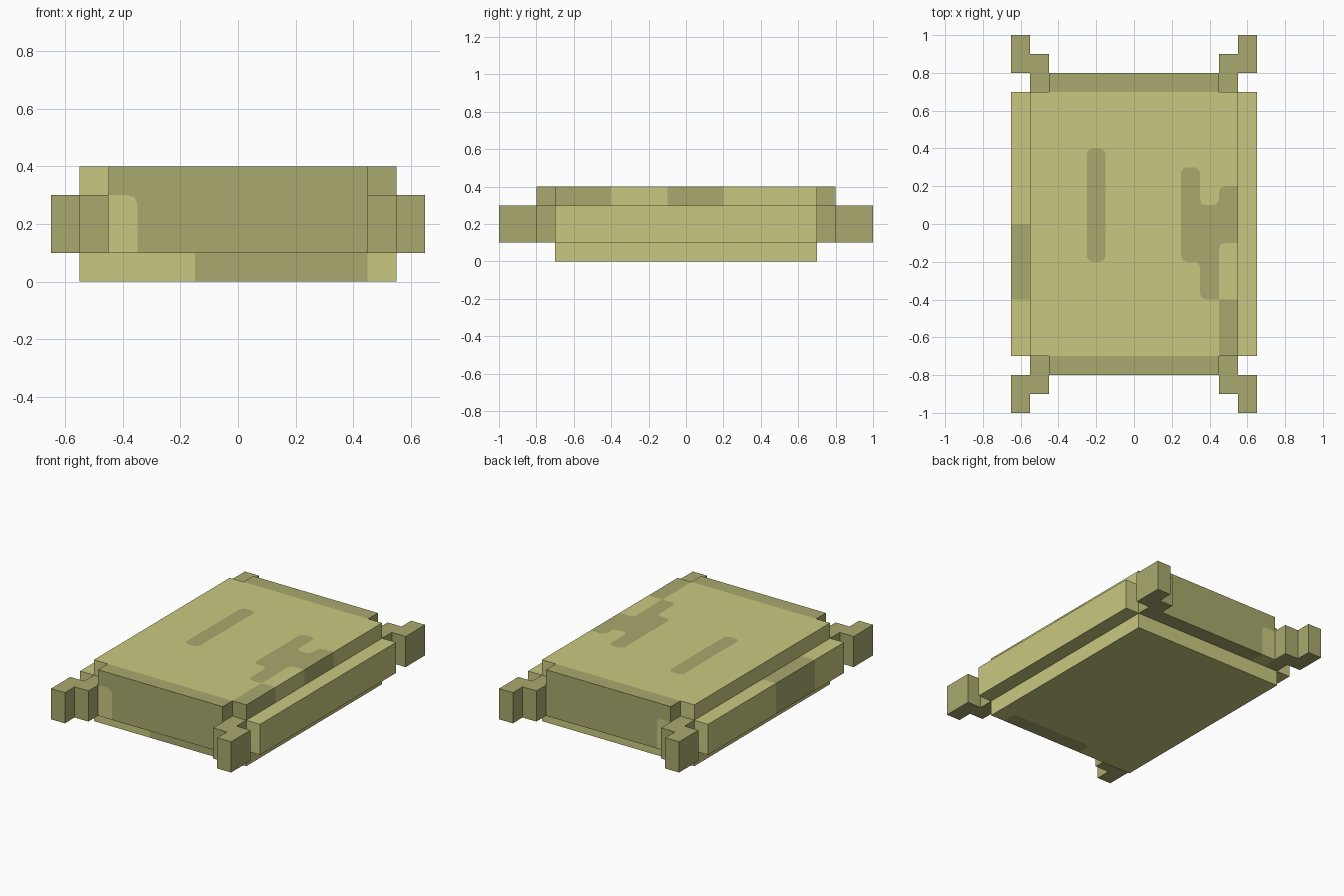
import bpy, bmesh
from mathutils import Vector

if "Cube" in bpy.data.objects:
    bpy.data.objects.remove(bpy.data.objects["Cube"])


def material(name, rgb):
    m = bpy.data.materials.new(name)
    m.diffuse_color = (*rgb, 1)
    m.use_nodes = True
    m.node_tree.nodes["Principled BSDF"].inputs["Base Color"].default_value = m.diffuse_color
    return m


LIGHT = material("light_straw", (0.584, 0.584, 0.220))
DARK = material("dark_straw", (0.397, 0.397, 0.153))


def finish(bm, name, mats):
    bmesh.ops.recalc_face_normals(bm, faces=bm.faces)
    mesh = bpy.data.meshes.new(name)
    bm.to_mesh(mesh)
    bm.free()
    for m in mats:
        mesh.materials.append(m)
    ob = bpy.data.objects.new(name, mesh)
    bpy.context.collection.objects.link(ob)


def round_patches(bm, axis, r=0.03):
    """Round the patch corners lying inside flat faces along one axis."""
    for v in list(bm.verts):
        faces = list(v.link_faces)
        if len(faces) != 4 or any(abs(f.normal[axis]) < 0.9 for f in faces):
            continue
        total = sum(f.material_index for f in faces)
        if total not in (1, 3):
            continue
        odd = 1 if total == 1 else 0
        face = next(f for f in faces if f.material_index == odd)
        ends = []
        for e in [e for e in face.edges if v in e.verts]:
            ends.append(bmesh.utils.edge_split(e, v, r / e.calc_length())[1])
        a, b = ends
        centre = a.co + b.co - v.co
        mid = centre + (v.co - centre).normalized() * r
        bmesh.utils.face_split(face, a, b, coords=[mid])
        for f in v.link_faces:
            if a in f.verts and b in f.verts:
                f.material_index = 1 - odd


def block(name, lo, hi, mats, patches=(), axis=2):
    """Box in mats[0]; each patch (lo, hi) is a region coloured mats[1]."""
    lo, hi = Vector(lo), Vector(hi)
    bm = bmesh.new()
    bmesh.ops.create_cube(bm, size=1)
    for v in bm.verts:
        v.co = (lo + hi) / 2 + v.co * (hi - lo)
    for i in range(3):
        normal = Vector((i == 0, i == 1, i == 2))
        for c in sorted({p[k][i] for p in patches for k in (0, 1)}):
            if lo[i] + 1e-4 < c < hi[i] - 1e-4:
                bmesh.ops.bisect_plane(bm, geom=bm.verts[:] + bm.edges[:] + bm.faces[:],
                                       plane_co=normal * c, plane_no=normal)
    bm.normal_update()
    for f in bm.faces:
        p = f.calc_center_median() - f.normal * 0.02
        f.material_index = int(any(all(a[i] < p[i] < b[i] for i in range(3))
                                   for a, b in patches))
    round_patches(bm, axis)
    finish(bm, name, mats)


# Main body with dark blotches on top and one along the lower front edge
top = [(-0.25, -0.2, -0.15, 0.4), (0.25, -0.2, 0.35, 0.3), (0.35, -0.4, 0.45, 0.1),
       (0.45, -0.1, 0.55, 0.2), (0.45, -0.7, 0.55, -0.4)]
spots = [((x0, y0, 0.3), (x1, y1, 0.4)) for x0, y0, x1, y1 in top]
spots.append(((-0.15, -0.7, 0), (0.45, -0.6, 0.1)))
block("body", (-0.55, -0.7, 0), (0.55, 0.7, 0.4), (LIGHT, DARK), spots)

# Side ledges, the left one with a dark band
block("right_ledge", (0.55, -0.7, 0.1), (0.65, 0.7, 0.3), (LIGHT,))
block("left_ledge", (-0.65, -0.7, 0.1), (-0.55, 0.7, 0.3), (LIGHT, DARK),
      [((-0.65, -0.4, 0.1), (-0.55, 0, 0.3))])

# Dark end plates with a light patch on the left
for name, y in (("front_end", -0.8), ("back_end", 0.7)):
    block(name, (-0.45, y, 0.1), (0.45, y + 0.1, 0.4), (DARK, LIGHT),
          [((-0.45, y, 0.1), (-0.35, y + 0.1, 0.3))], axis=1)

# Stepped corner legs
PROFILE = [(0.45, 0.7), (0.55, 0.7), (0.55, 0.8), (0.65, 0.8),
           (0.65, 1.0), (0.55, 1.0), (0.55, 0.9), (0.45, 0.9)]
for sy, end in ((-1, "front"), (1, "back")):
    for sx, side in ((-1, "left"), (1, "right")):
        bm = bmesh.new()
        base = bm.faces.new([bm.verts.new((sx * x, sy * y, 0.1)) for x, y in PROFILE])
        ext = bmesh.ops.extrude_face_region(bm, geom=[base], use_keep_orig=True)
        bmesh.ops.translate(bm, vec=(0, 0, 0.2),
                            verts=[g for g in ext["geom"] if isinstance(g, bmesh.types.BMVert)])
        finish(bm, f"{end}_{side}_leg", (DARK,))
